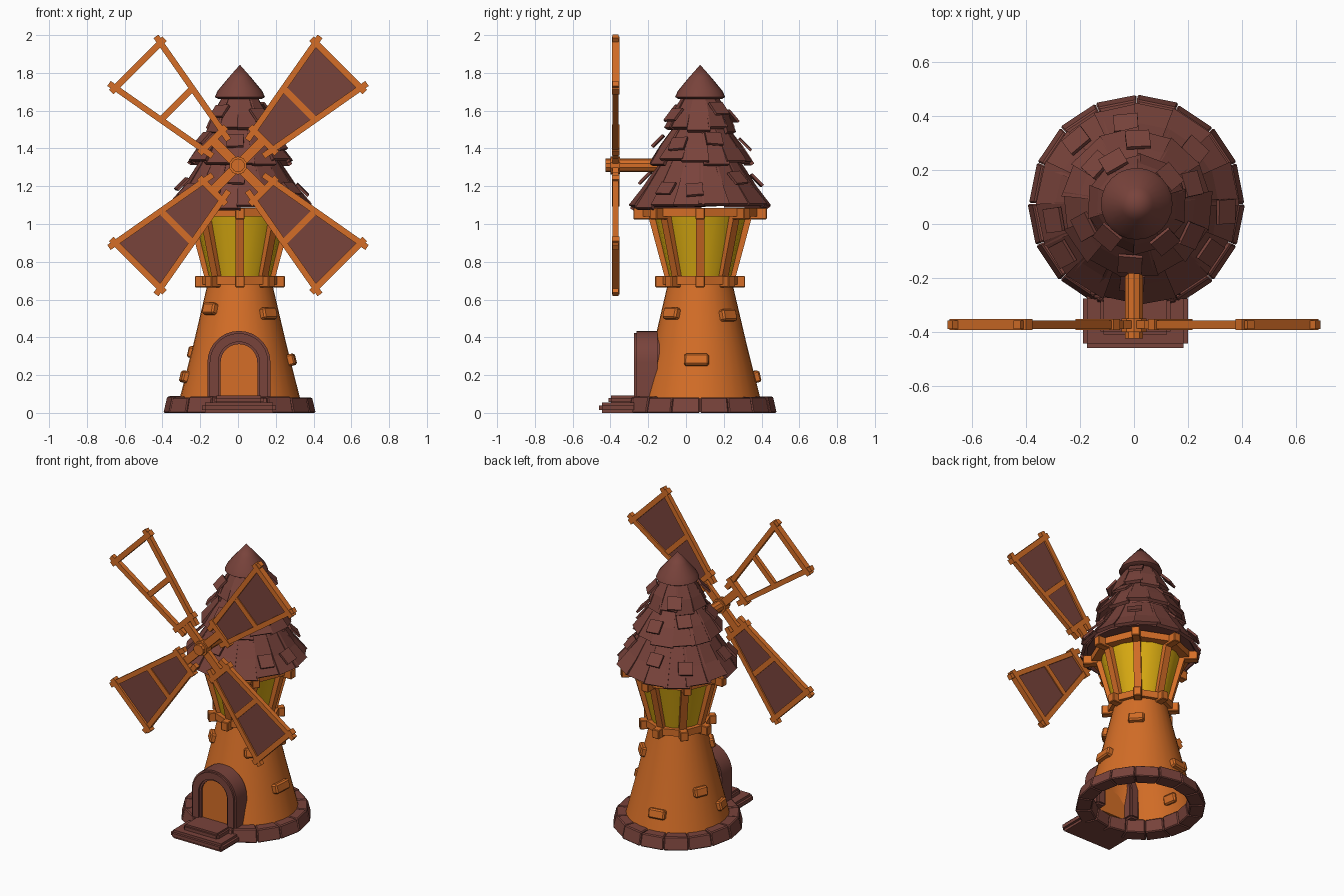
import bpy, bmesh, math, random
from mathutils import Matrix, Vector

if "Cube" in bpy.data.objects:
    bpy.data.objects.remove(bpy.data.objects["Cube"])

random.seed(4)
T = Matrix.Translation
RAD = math.radians
AXIS = T((0.01, 0.075, 0))          # tower axis


def material(name, rgb):
    m = bpy.data.materials.new(name)
    m.diffuse_color = (*rgb, 1)
    m.use_nodes = True
    m.node_tree.nodes["Principled BSDF"].inputs["Base Color"].default_value = m.diffuse_color
    return m


ORANGE = material("orange wood", (0.66, 0.155, 0.02))
MAROON = material("maroon stone and shingle", (0.19, 0.056, 0.044))
YELLOW = material("yellow glass", (0.70, 0.41, 0.006))


def finish(bm, name, mat, smooth=False, closed=True):
    if closed:
        bmesh.ops.recalc_face_normals(bm, faces=bm.faces)
    me = bpy.data.meshes.new(name)
    bm.to_mesh(me)
    bm.free()
    me.materials.append(mat)
    if smooth:
        me.polygons.foreach_set("use_smooth", [True] * len(me.polygons))
        me.set_sharp_from_angle(angle=RAD(35))
    ob = bpy.data.objects.new(name, me)
    bpy.context.scene.collection.objects.link(ob)
    return ob


def box(bm, size, M, bevel=0.0, segs=1):
    vs = bmesh.ops.create_cube(bm, size=1, matrix=M @ Matrix.Diagonal((*size, 1)))["verts"]
    if bevel:
        es = list({e for v in vs for e in v.link_edges})
        bmesh.ops.bevel(bm, geom=es, offset=bevel, segments=segs, affect='EDGES')


def polar(deg, r, z, tilt=0):
    """Local x points outward, y along the wall, z up."""
    return AXIS @ Matrix.Rotation(RAD(deg), 4, 'Z') @ T((r, 0, z)) @ Matrix.Rotation(tilt, 4, 'Y')


def wedge(bm, d0, d1, profile, bevel=0.0):
    """Closed (r, z) profile swept straight between two angles."""
    rows = [[bm.verts.new(AXIS @ Vector((r * math.cos(RAD(d)), r * math.sin(RAD(d)), z)))
             for r, z in profile] for d in (d0, d1)]
    n = len(profile)
    fs = [bm.faces.new(rows[0]), bm.faces.new(rows[1][::-1])]
    for i in range(n):
        j = (i + 1) % n
        fs.append(bm.faces.new((rows[0][i], rows[1][i], rows[1][j], rows[0][j])))
    bmesh.ops.recalc_face_normals(bm, faces=fs)
    if bevel:
        es = list({e for f in fs for e in f.edges})
        bmesh.ops.bevel(bm, geom=es, offset=bevel, segments=1, affect='EDGES')


def lathe(bm, profile, n):
    """Open (r, z) profile turned round the tower axis."""
    rings = [[bm.verts.new(AXIS @ Vector((r * math.cos(k * math.tau / n), r * math.sin(k * math.tau / n), z)))
              for k in range(n)] for r, z in profile]
    for a, b in zip(rings, rings[1:]):
        for k in range(n):
            j = (k + 1) % n
            bm.faces.new((a[k], a[j], b[j], b[k]))
    bmesh.ops.remove_doubles(bm, verts=bm.verts, dist=1e-5)


# base ring of stones
bm = bmesh.new()
for k in range(16):
    r = 0.403 + random.uniform(-0.004, 0.004)
    h = 0.085 + random.uniform(-0.004, 0.004)
    wedge(bm, k * 22.5, (k + 1) * 22.5 - 0.3, [(0.305, 0), (r, 0), (r - 0.02, h), (0.29, h)], 0.006)
finish(bm, "base_stones", MAROON)

# front steps
bm = bmesh.new()
box(bm, (0.39, 0.20, 0.055), T((0.005, -0.36, 0.0275)), 0.016, 2)
box(bm, (0.26, 0.17, 0.045), T((0.005, -0.325, 0.069)), 0.012, 2)
finish(bm, "front_steps", MAROON)

# tapered tower wall, open at the bottom
bm = bmesh.new()
lathe(bm, [(0.333, 0.02), (0.247, 0.36), (0.172, 0.68)], 32)
finish(bm, "tower_wall", ORANGE, smooth=True, closed=False)

# wall bricks: angle, height, width
bm = bmesh.new()
for deg, z, w in [(-139, 0.55, 0.09), (-45, 0.525, 0.10), (43, 0.515, 0.10), (-4, 0.28, 0.13),
                  (100, 0.19, 0.11), (157, 0.32, 0.09), (190, 0.19, 0.09)]:
    r = 0.338 - 0.245 * z
    box(bm, (0.05, w, 0.062), polar(deg, r, z, RAD(-13.8)), 0.009)
finish(bm, "wall_bricks", ORANGE)


# arched door frame and door
def arch(hw, zc, z0=0.075, n=14):
    pts = [(hw, z0)] + [(hw * math.cos(math.pi * i / n), zc + hw * math.sin(math.pi * i / n))
                        for i in range(n + 1)] + [(-hw, z0)]
    return pts


def extrude_y(bm, y0, y1):
    r = bmesh.ops.extrude_face_region(bm, geom=bm.faces[:])
    bmesh.ops.translate(bm, vec=(0, y1 - y0, 0), verts=[g for g in r["geom"] if isinstance(g, bmesh.types.BMVert)])


bm = bmesh.new()
outer, inner = [[bm.verts.new((x + 0.005, -0.275, z)) for x, z in arch(hw, 0.267)] for hw in (0.167, 0.097)]
for i in range(len(outer) - 1):
    bm.faces.new((outer[i], outer[i + 1], inner[i + 1], inner[i]))
extrude_y(bm, -0.275, -0.14)
bmesh.ops.recalc_face_normals(bm, faces=bm.faces)
bmesh.ops.bevel(bm, geom=[e for e in bm.edges if e.calc_face_angle(0) > 1], offset=0.012,
                segments=2, affect='EDGES')
finish(bm, "door_frame", MAROON, smooth=True)

bm = bmesh.new()
bm.faces.new([bm.verts.new((x + 0.005, -0.25, z)) for x, z in arch(0.1, 0.267)])
extrude_y(bm, -0.25, -0.20)
finish(bm, "door", ORANGE)

# lantern room: glass, posts, rings and ring blocks
bm = bmesh.new()
lathe(bm, [(0.162, 0.70), (0.250, 1.06)], 16)
finish(bm, "lantern_glass", YELLOW, smooth=True, closed=False)

posts, rings, blocks = bmesh.new(), bmesh.new(), bmesh.new()
for k in range(8):
    d = k * 45
    box(posts, (0.04, 0.046, 0.37), polar(d, 0.212, 0.885, math.atan(0.27)))
    wedge(rings, d, d + 45, [(0.15, 0.68), (0.208, 0.68), (0.208, 0.725), (0.15, 0.725)])
    wedge(rings, d, d + 45, [(0.24, 1.04), (0.312, 1.04), (0.312, 1.085), (0.24, 1.085)])
    box(blocks, (0.07, 0.05, 0.06), polar(d, 0.203, 0.695), 0.004)
    box(blocks, (0.09, 0.05, 0.06), polar(d, 0.308, 1.055), 0.004)
finish(posts, "lantern_posts", ORANGE)
finish(rings, "lantern_rings", ORANGE)
finish(blocks, "ring_blocks", ORANGE)

# roof: three shingled tiers over an inner core, then a cap
TIERS = [([(0.370, 1.10), (0.300, 1.195), (0.205, 1.345)], 16),
         ([(0.275, 1.335), (0.215, 1.42), (0.140, 1.52)], 13),
         ([(0.182, 1.505), (0.150, 1.58), (0.095, 1.675)], 10)]
core, tiles, loose = bmesh.new(), bmesh.new(), bmesh.new()
lathe(core, [(0, 1.09), (0.33, 1.105), (0.29, 1.18), (0.20, 1.33), (0.14, 1.50), (0.09, 1.66), (0, 1.70)], 24)
for t, (prof, n) in enumerate(TIERS):
    step = 360 / n
    for k in range(n):
        off = random.uniform(0, 0.012)
        drop = random.uniform(-0.018, 0.012)
        pts = [(r + off * (1 - i / 2), z + (drop if i == 0 else 0)) for i, (r, z) in enumerate(prof)]
        under = [(r - 0.018, z - 0.012) for r, z in pts[::-1]]
        d = k * step + random.uniform(-2, 2) + t * 7
        wedge(tiles, d - 1.5, d + step + 1.5, pts + under)
    # small lifted shingles lying on the tier
    m = (8, 6, 4)[t]
    (r0, z0), (r1, z1) = prof[1], prof[2]
    for k in range(m):
        f = random.uniform(-0.1, 0.45)
        r, z = r0 + (r1 - r0) * f, z0 + (z1 - z0) * f
        M = polar(k * 360 / m + random.uniform(-12, 12) + t * 20, r + 0.024, z, -0.78)
        box(loose, (0.014, 0.09, 0.085), M @ Matrix.Rotation(random.uniform(-0.12, 0.12), 4, 'X'))
finish(core, "roof_core", MAROON)
finish(tiles, "roof_shingles", MAROON)
finish(loose, "loose_shingles", MAROON)

bm = bmesh.new()
lathe(bm, [(0, 1.67), (0.115, 1.662), (0.133, 1.672), (0.118, 1.705), (0.06, 1.775), (0, 1.843)], 24)
finish(bm, "roof_cap", MAROON, smooth=True)

# shaft and hub
bm = bmesh.new()
for r, y0, y1 in [(0.036, -0.425, -0.10), (0.048, -0.40, -0.35)]:
    bmesh.ops.create_cone(bm, cap_ends=True, segments=10, radius1=r, radius2=r, depth=y1 - y0,
                          matrix=T((0, (y0 + y1) / 2, 1.31)) @ Matrix.Rotation(math.pi / 2, 4, 'X'))
finish(bm, "sail_shaft", ORANGE)


# four sails, one without its cloth
def beam(bm, M, a, b, width, depth):
    d = Vector((b[0] - a[0], 0, b[1] - a[1]))
    mid = Vector(((a[0] + b[0]) / 2, 0, (a[1] + b[1]) / 2))
    box(bm, (d.length, depth, width), M @ T(mid) @ Matrix.Rotation(-math.atan2(d.z, d.x), 4, 'Y'))


frame, cloth = bmesh.new(), bmesh.new()
for deg in (45, 135, 225, 315):
    M = T((0, -0.373, 1.31)) @ Matrix.Rotation(RAD(-deg), 4, 'Y')
    beam(frame, M, (0, 0), (0.20, 0), 0.05, 0.03)
    for s in (-1, 1):
        beam(frame, M, (0.13, s * 0.06), (0.79, s * 0.176), 0.032, 0.032)
    for u, v in ((0.19, 0.10), (0.46, 0.12), (0.75, 0.20)):
        beam(frame, M, (u, -v), (u, v), 0.034, 0.04 if u != 0.46 else 0.026)
    if deg != 135:
        for y in (-0.006, 0.006):
            quad = [(0.19, -0.07), (0.75, -0.17), (0.75, 0.17), (0.19, 0.07)]
            cloth.faces.new([cloth.verts.new(M @ Vector((u, y, v))) for u, v in (quad if y < 0 else quad[::-1])])
finish(frame, "sail_frames", ORANGE)
finish(cloth, "sail_cloths", MAROON, closed=False)
